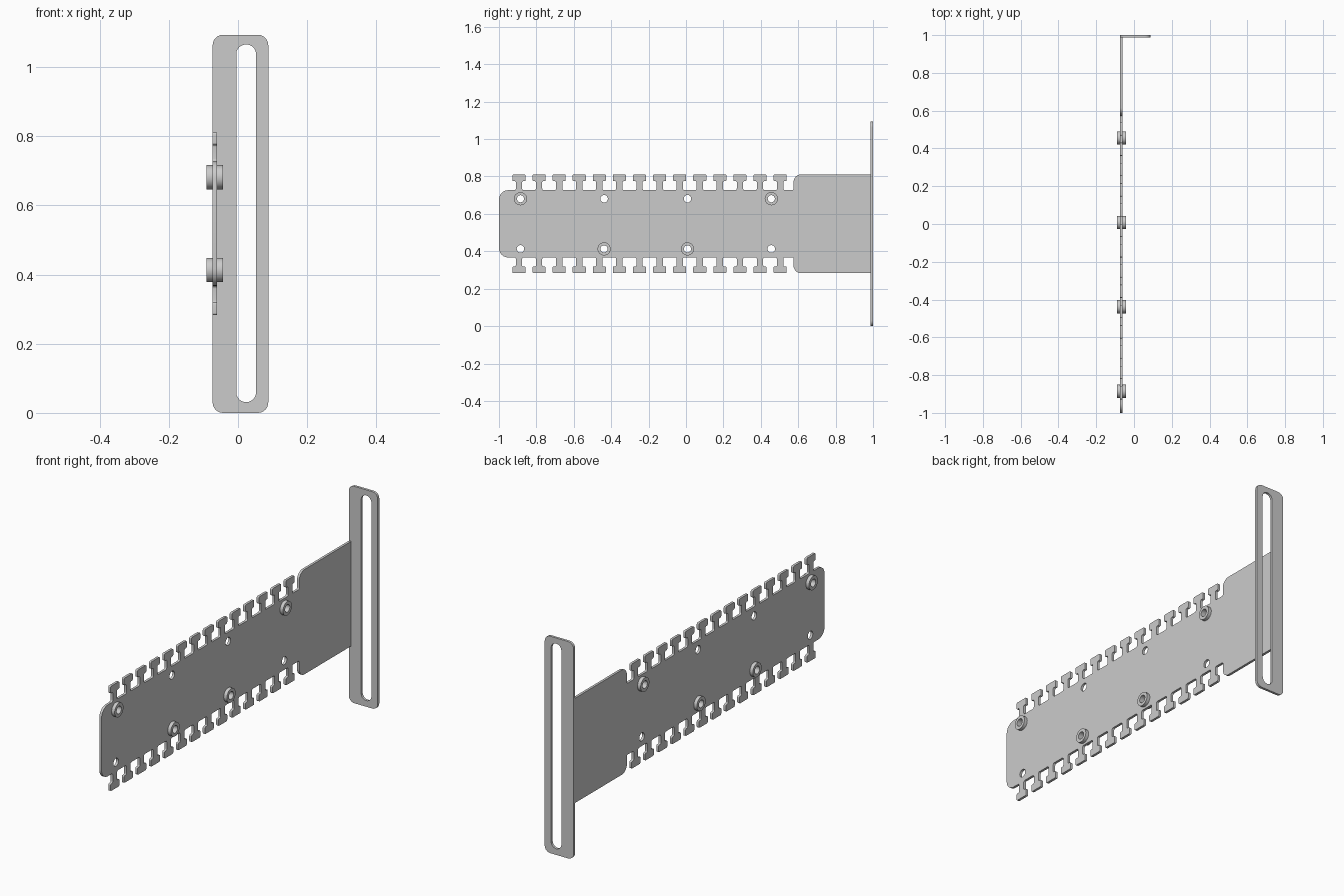
import bpy, bmesh
from math import cos, sin, pi, tan
from mathutils import Matrix, Vector

if "Cube" in bpy.data.objects:
    bpy.data.objects.remove(bpy.data.objects["Cube"])

MID = 0.547                      # height of the arm's centre line
PLATE_X = -0.067                 # centre plane of the arm
T = 0.0125                       # sheet thickness


def rounded(points, steps=6):
    """Closed outline from (x, y, radius) corners with filleted arcs."""
    out = []
    n = len(points)
    for i, (x, y, r) in enumerate(points):
        p = Vector((x, y))
        if r <= 0:
            out.append(p)
            continue
        a = (Vector(points[i - 1][:2]) - p).normalized()
        b = (Vector(points[(i + 1) % n][:2]) - p).normalized()
        half = a.angle(b) / 2
        centre = p + (a + b).normalized() * (r / sin(half))
        s = p + a * (r / tan(half)) - centre
        e = p + b * (r / tan(half)) - centre
        turn = s.angle_signed(e)
        for k in range(steps + 1):
            out.append(centre + Matrix.Rotation(-turn * k / steps, 2) @ s)
    return out


def circle(x, y, r, n=32):
    return [Vector((x + r * cos(2 * pi * k / n), y + r * sin(2 * pi * k / n)))
            for k in range(n)]


def sheet(name, loops, thickness, matrix):
    """Fill nested outlines, extrude them and place the result."""
    cu = bpy.data.curves.new(name, 'CURVE')
    cu.dimensions = '2D'
    cu.fill_mode = 'BOTH'
    cu.extrude = thickness / 2
    for loop in loops:
        sp = cu.splines.new('POLY')
        sp.points.add(len(loop) - 1)
        for pt, co in zip(sp.points, loop):
            pt.co = (co.x, co.y, 0, 1)
        sp.use_cyclic_u = True
    tmp = bpy.data.objects.new(name + "_outline", cu)
    bpy.context.collection.objects.link(tmp)
    dg = bpy.context.evaluated_depsgraph_get()
    me = bpy.data.meshes.new_from_object(tmp.evaluated_get(dg))
    bpy.data.objects.remove(tmp)
    bm = bmesh.new()
    bm.from_mesh(me)
    bmesh.ops.remove_doubles(bm, verts=bm.verts, dist=1e-5)
    bm.transform(matrix)
    bmesh.ops.recalc_face_normals(bm, faces=bm.faces)
    bm.to_mesh(me)
    bm.free()
    me.name = name
    ob = bpy.data.objects.new(name, me)
    bpy.context.collection.objects.link(ob)
    bpy.ops.object.select_all(action='DESELECT')
    ob.select_set(True)
    bpy.context.view_layer.objects.active = ob
    bpy.ops.object.shade_smooth_by_angle(angle=0.6)
    return ob


# local (x, y, z) -> world (y, z, x) for the arm, (x, z, -y) for the flange
ARM = Matrix(((0, 0, 1, PLATE_X), (1, 0, 0, 0), (0, 1, 0, MID), (0, 0, 0, 1)))
FLANGE = Matrix(((1, 0, 0, 0), (0, 0, -1, 1 - T / 2), (0, 1, 0, MID), (0, 0, 0, 1)))

# Arm outline: upper edge with T-shaped teeth, mirrored for the lower edge
upper = [(-1, 0.18, 0.05)]
for i in range(14):
    c = -0.893 + i * 0.1074
    tooth = [(0.017, 0.18, 0.008), (0.017, 0.228, 0.006),
             (0.035, 0.228, 0.006), (0.035, 0.264, 0.006)]
    upper += [(c - d, h, r) for d, h, r in tooth]
    upper += [(c + d, h, r) for d, h, r in reversed(tooth)]
upper += [(0.575, 0.18, 0.008), (0.575, 0.264, 0.04), (0.99, 0.264, 0)]
outline = rounded(upper + [(y, -h, r) for y, h, r in reversed(upper)])

# Hole grid: alternate positions carry a boss
holes, bosses = [], []
for i, y in enumerate((-0.885, -0.438, 0.008, 0.456)):
    for h in (0.134, -0.134):
        has_boss = (h > 0) == (i in (0, 3))
        holes.append(circle(y, h, 0.033 if has_boss else 0.02))
        if has_boss:
            bosses.append((y, h))

sheet("toothed_arm", [outline] + holes, T, ARM)

for y, h in bosses:
    sheet("standoff_boss", [circle(y, h, 0.035), circle(y, h, 0.019)], 0.047, ARM)

# Slotted mounting flange
L, R, H = -0.0733, 0.0875, 0.546
plate = rounded([(L, -H - 0.001, 0.03), (L, H, 0.03), (R, H, 0.03), (R, -H - 0.001, 0.03)])
slot = rounded([(-0.005, -0.516, 0.0284), (-0.005, 0.518, 0.0284),
                (0.052, 0.518, 0.0284), (0.052, -0.516, 0.0284)], 10)
sheet("slotted_flange", [plate, slot], T, FLANGE)
